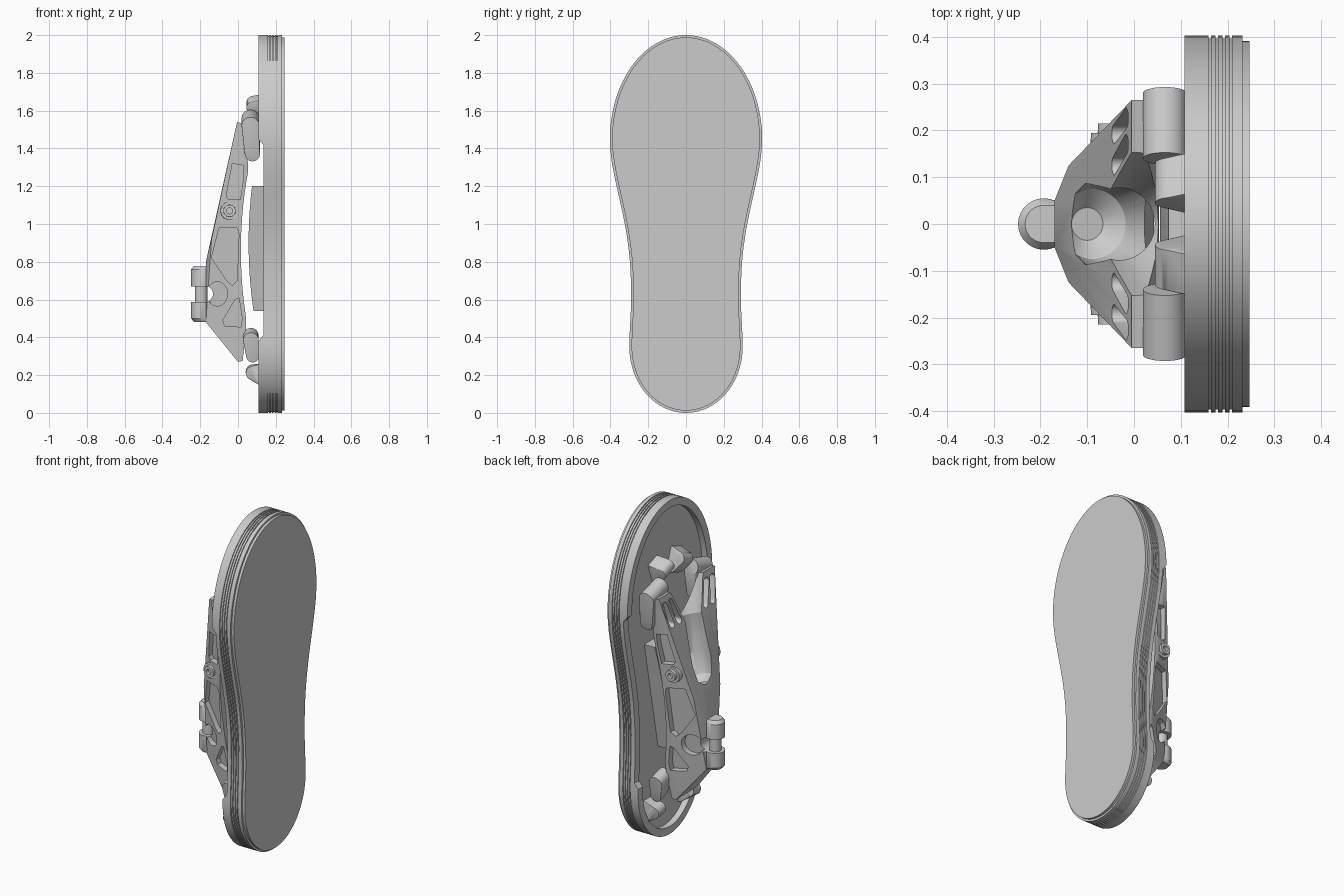
import bpy, bmesh
from math import pi, sin, cos, radians
from mathutils import Vector
from mathutils.bvhtree import BVHTree

default_cube = bpy.data.objects.get("Cube")
if default_cube:
    bpy.data.objects.remove(default_cube, do_unlink=True)

GREY = (0.6, 0.6, 0.6, 1.0)
grey = bpy.data.materials.new("plain_grey")
grey.use_nodes = True
grey.diffuse_color = GREY
grey.node_tree.nodes["Principled BSDF"].inputs["Base Color"].default_value = GREY


def finish(name, bm):
    """Turn a bmesh into a scene object with the grey material."""
    bmesh.ops.recalc_face_normals(bm, faces=bm.faces[:])
    mesh = bpy.data.meshes.new(name)
    bm.to_mesh(mesh)
    bm.free()
    mesh.materials.append(grey)
    obj = bpy.data.objects.new(name, mesh)
    bpy.context.scene.collection.objects.link(obj)
    return obj


def activate(obj):
    bpy.ops.object.select_all(action='DESELECT')
    obj.select_set(True)
    bpy.context.view_layer.objects.active = obj


def smooth(obj, angle=35):
    activate(obj)
    bpy.ops.object.shade_smooth_by_angle(angle=radians(angle))


def hull_mesh(points):
    bm = bmesh.new()
    for p in points:
        bm.verts.new(p)
    bmesh.ops.convex_hull(bm, input=bm.verts[:])
    loose = [v for v in bm.verts if not v.link_faces]
    bmesh.ops.delete(bm, geom=loose, context='VERTS')
    bmesh.ops.dissolve_limit(bm, angle_limit=0.005, verts=bm.verts[:], edges=bm.edges[:])
    return bm


def rods(name, *specs, sides=28):
    """Convex hull around rods, each given as start, end, start radius, end radius."""
    points = []
    for start, end, r_start, r_end in specs:
        a, b = Vector(start), Vector(end)
        turn = (b - a).to_track_quat('Z', 'Y')
        for centre, r in ((a, r_start), (b, r_end)):
            for i in range(sides):
                t = 2 * pi * i / sides
                points.append(centre + turn @ Vector((r * cos(t), r * sin(t), 0)))
    return finish(name, hull_mesh(points))


def cut(obj, cutter):
    activate(obj)
    mod = obj.modifiers.new("cut", 'BOOLEAN')
    mod.operation = 'DIFFERENCE'
    mod.solver = 'EXACT'
    mod.object = cutter
    bpy.ops.object.modifier_apply(modifier=mod.name)
    bpy.data.objects.remove(cutter, do_unlink=True)


# Sole outline: two half ellipses joined by a waisted middle
HEEL, WAIST, TOE = 0.3, 0.291, 0.403


def ease(t):
    return t * t * (3 - 2 * t)


def half_width(z):
    if z < 0.6:
        return HEEL + (WAIST - HEEL) * ease((z - 0.35) / 0.25)
    return WAIST + (TOE - WAIST) * ease(((z - 0.6) / 0.85) ** 1.35)


side = []
for i in range(21):
    t = pi / 2 * i / 20
    side.append((HEEL * sin(t), 0.35 - 0.35 * cos(t)))
for i in range(1, 36):
    z = 0.35 + 1.1 * i / 36
    side.append((half_width(z), z))
for i in range(25):
    t = pi / 2 * i / 24
    side.append((TOE * cos(t), 1.45 + 0.55 * sin(t)))
outline = side[:-1] + [(-y, z) for y, z in side[:0:-1]]
count = len(outline)


def inset(i, depth):
    (y0, z0), (y1, z1) = outline[i - 1], outline[(i + 1) % count]
    inward = Vector((-(z1 - z0), y1 - y0)).normalized()
    return Vector(outline[i]) + inward * depth


# Sole: tread cap, grooved edge, stepped back rim and recessed floor
BACK, FLOOR = 0.108, 0.144
rings = [(0.247, 0.012), (0.232, 0.012), (0.232, 0)]
for groove in (0.207, 0.192, 0.177, 0.162):
    rings += [(groove + 0.003, 0), (groove + 0.003, 0.006), (groove - 0.003, 0.006), (groove - 0.003, 0)]
rings += [(BACK, 0), (BACK, 0.045), (FLOOR, 0.045)]
bm = bmesh.new()
loops = []
for x, depth in rings:
    loop = []
    for i in range(count):
        y, z = inset(i, depth)
        step = x == BACK and 0.4 < outline[i][1] < 1.42
        loop.append(bm.verts.new((0.134 if step else x, y, z)))
    loops.append(loop)
for a, b in zip(loops, loops[1:]):
    for i in range(count):
        j = (i + 1) % count
        bm.faces.new((a[i], a[j], b[j], b[i]))
bm.faces.new(loops[0])
bm.faces.new(loops[-1])
smooth(finish("sole", bm))

# Arch block: tapering wedge with a bowed back
points = []
for i in range(13):
    z = 0.54 + 0.66 * i / 12
    w = 0.06 + 0.13 * i / 12
    for s in (1, -1):
        points += [(0.056 + 0.2 * (z - 0.9) ** 2, s * w, z), (0.16, s * w, z)]
smooth(finish("arch_block", hull_mesh(points)))

# Frame: faceted body that fans out from the pivot
half = [(-0.005, 0.265, 1.54), (0.025, 0.265, 1.53), (0.053, 0.235, 1.32),
        (-0.14, 0.125, 0.92), (-0.17, 0.05, 0.8), (-0.17, 0.05, 0.48),
        (0.0, 0.1, 0.27), (0.025, 0.1, 0.275), (0.042, 0.13, 0.45)]
bm = hull_mesh([(x, s * y, z) for x, y, z in half for s in (1, -1)])
surface = BVHTree.FromBMesh(bm)
frame = finish("frame", bm)


def side_pocket(profile, s, depth=0.035):
    """Prism cutter whose floor follows the frame's side at a fixed depth."""
    bm = bmesh.new()
    low, high = [], []
    for x, z in profile:
        hit = surface.ray_cast(Vector((x, s, z)), Vector((0, -s, 0)))[0]
        y = abs(hit.y) if hit else 0.12
        low.append(bm.verts.new((x, s * (y - depth), z)))
        high.append(bm.verts.new((x, s * 0.5, z)))
    bm.faces.new(low)
    bm.faces.new(high)
    for i in range(len(low)):
        j = (i + 1) % len(low)
        bm.faces.new((low[i], low[j], high[j], high[i]))
    bmesh.ops.triangulate(bm, faces=bm.faces[:])
    return finish("pocket_cutter", bm)


pockets = [
    [(-0.03, 1.32), (0.03, 1.31), (0.03, 1.25), (0.012, 1.13), (-0.05, 1.13), (-0.062, 1.15)],
    [(-0.1, 0.98), (-0.005, 0.98), (0.005, 0.95), (-0.005, 0.7), (-0.03, 0.675), (-0.06, 0.7), (-0.14, 0.82)],
    [(-0.015, 0.6), (0.005, 0.61), (0.022, 0.5), (0.015, 0.455), (-0.07, 0.46), (-0.08, 0.49)],
    [(-0.11 + 0.055 * cos(pi * i / 8), 0.63 + 0.065 * sin(pi * i / 8)) for i in range(16)],
]
for s in (1, -1):
    for profile in pockets:
        cut(frame, side_pocket(profile, s))
    # Twin slots through the face of each arm, splaying outwards
    for low, high in ((0.125, 0.17), (0.192, 0.226)):
        cut(frame, rods("slot_cutter",
                        ((-0.2, s * low, 1.37), (0.0, s * low, 1.37), 0.02, 0.02),
                        ((-0.2, s * high, 1.485), (0.012, s * high, 1.485), 0.022, 0.022)))

# Rounded scoop, the open fork above it, the pin gap and the bowed rear face
cut(frame, rods("scoop_cutter", ((-0.1, 0, 0.955), (-0.09, 0, 0.99), 0.035, 0.075),
                ((-0.055, 0, 1.09), (-0.03, 0, 1.36), 0.1, 0.075), sides=40))
cut(frame, rods("fork_cutter", ((-0.03, 0, 1.32), (0.02, 0, 1.62), 0.072, 0.185), sides=40))
cut(frame, rods("gap_cutter", ((-0.25, -0.2, 0.63), (-0.25, 0.2, 0.63), 0.043, 0.043),
                ((-0.175, -0.2, 0.63), (-0.175, 0.2, 0.63), 0.043, 0.043)))
cut(frame, rods("rear_cutter", ((2.315, -0.4, 0.86), (2.315, 0.4, 0.86), 2.3, 2.3), sides=240))
smooth(frame, 25)

# Pivot: two chamfered knuckles joined by a pin
for name, inner, outer, end in (("upper_knuckle", 0.67, 0.76, 0.778), ("lower_knuckle", 0.588, 0.5, 0.482)):
    smooth(rods(name, ((-0.193, 0, inner), (-0.193, 0, outer), 0.055, 0.055),
                ((-0.193, 0, outer), (-0.193, 0, end), 0.055, 0.04),
                ((-0.15, 0, inner), (-0.15, 0, end), 0.04, 0.04)))
smooth(rods("pivot_pin", ((-0.195, 0, 0.56), (-0.195, 0, 0.7), 0.033, 0.033)))

# Paired parts on the two sides
for s, label in ((1, "rear"), (-1, "front")):
    def pair(name, *specs):
        placed = [((a[0], s * a[1], a[2]), (b[0], s * b[1], b[2]), r, q) for a, b, r, q in specs]
        return rods(label + "_" + name, *placed)

    # Side boss with a raised collar and a bored hole
    flange = pair("boss_flange", ((-0.045, 0.12, 1.07), (-0.045, 0.195, 1.07), 0.05, 0.047))
    collar = pair("boss_collar", ((-0.045, 0.15, 1.07), (-0.045, 0.215, 1.07), 0.034, 0.032))
    cut(collar, pair("bore_cutter", ((-0.045, 0.19, 1.07), (-0.045, 0.3, 1.07), 0.016, 0.016)))
    smooth(flange)
    smooth(collar)

    # Hinge links at the top and bottom of the frame
    smooth(pair("upper_link", ((0.066, 0.14, 1.56), (0.066, 0.28, 1.52), 0.047, 0.047),
                ((0.076, 0.17, 1.4), (0.076, 0.27, 1.37), 0.04, 0.04)))
    smooth(pair("lower_link", ((0.068, 0.1, 0.41), (0.068, 0.19, 0.385), 0.041, 0.041),
                ((0.078, 0.11, 0.32), (0.078, 0.18, 0.3), 0.034, 0.034)))

    # Lugs standing on the sole floor
    smooth(pair("upper_lug", ((0.08, 0.045, 1.645), (0.08, 0.13, 1.615), 0.035, 0.035),
                ((0.15, 0.045, 1.62), (0.15, 0.13, 1.59), 0.075, 0.075)))
    smooth(pair("lower_lug", ((0.078, 0.13, 0.22), (0.078, 0.2, 0.21), 0.037, 0.037),
                ((0.15, 0.13, 0.2), (0.15, 0.2, 0.2), 0.065, 0.065)))
